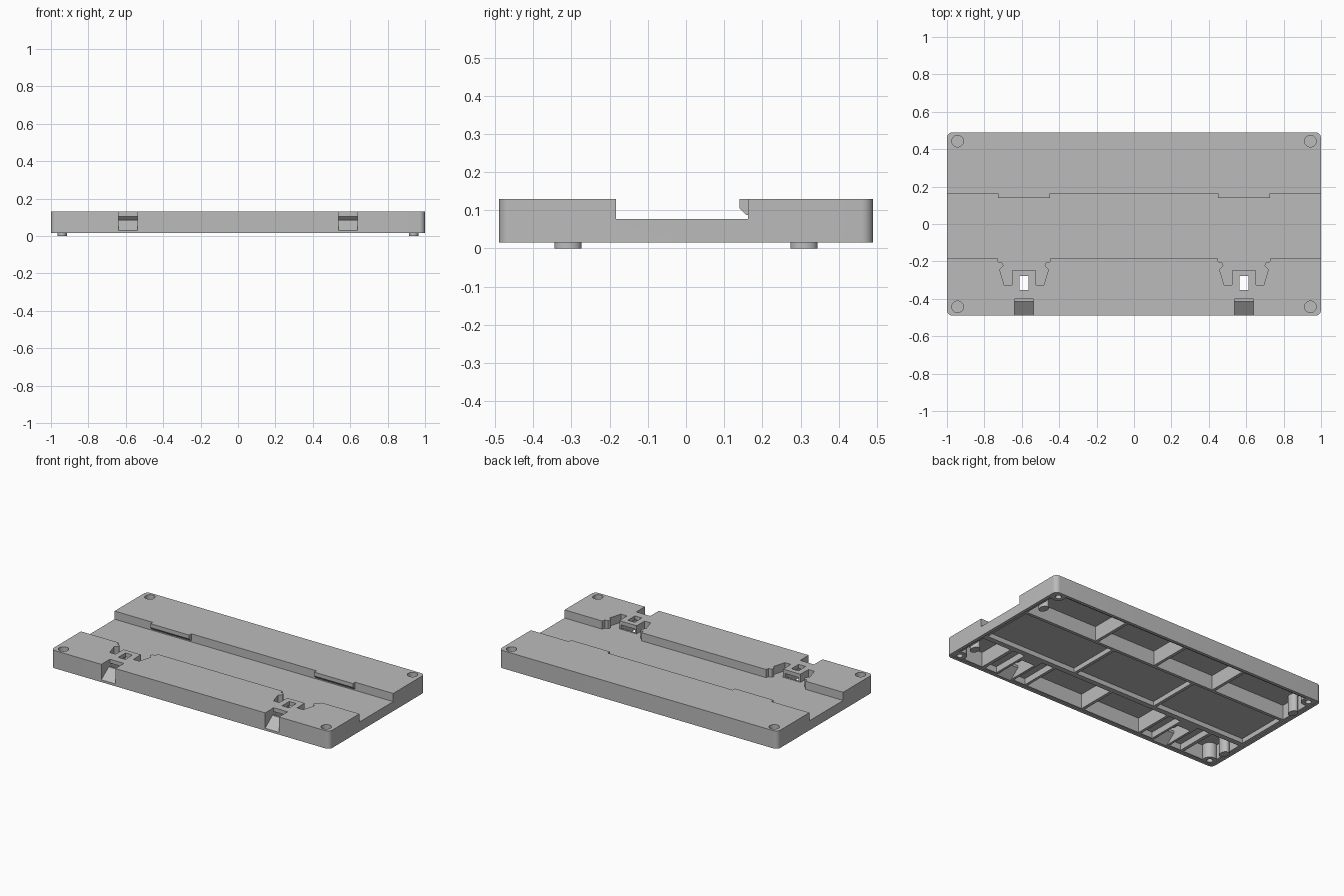
import bpy, bmesh, math
from mathutils import Vector

if "Cube" in bpy.data.objects:
    bpy.data.objects.remove(bpy.data.objects["Cube"])

CX = 0.588  # centre of each clip station

grey = bpy.data.materials.new("mid_grey")
grey.diffuse_color = (0.5, 0.5, 0.5, 1)
grey.use_nodes = True
grey.node_tree.nodes["Principled BSDF"].inputs["Base Color"].default_value = grey.diffuse_color


def prism(name, pts, lo, hi, axis="z"):
    """Extrude a 2D outline along z (x,y points) or along x (y,z points)."""
    bm = bmesh.new()
    if axis == "z":
        verts = [bm.verts.new((a, b, lo)) for a, b in pts]
        step = Vector((0, 0, hi - lo))
    else:
        verts = [bm.verts.new((lo, a, b)) for a, b in pts]
        step = Vector((hi - lo, 0, 0))
    face = bm.faces.new(verts)
    ext = bmesh.ops.extrude_face_region(bm, geom=[face])
    moved = [g for g in ext["geom"] if isinstance(g, bmesh.types.BMVert)]
    bmesh.ops.translate(bm, verts=moved, vec=step)
    bmesh.ops.recalc_face_normals(bm, faces=bm.faces)
    mesh = bpy.data.meshes.new(name)
    bm.to_mesh(mesh)
    bm.free()
    mesh.materials.append(grey)
    ob = bpy.data.objects.new(name, mesh)
    bpy.context.collection.objects.link(ob)
    return ob


def box(x0, x1, y0, y1, z0, z1, name="helper"):
    return prism(name, [(x0, y0), (x1, y0), (x1, y1), (x0, y1)], z0, z1)


def disc(x, y, rx, ry, z0, z1, name="helper"):
    pts = [(x + rx * math.cos(i * math.tau / 32), y + ry * math.sin(i * math.tau / 32))
           for i in range(32)]
    return prism(name, pts, z0, z1)


def boolean(target, tool, op="DIFFERENCE"):
    tool.hide_render = True
    mod = target.modifiers.new("bool", "BOOLEAN")
    mod.operation, mod.solver, mod.object = op, "EXACT", tool
    bpy.context.view_layer.objects.active = target
    bpy.ops.object.modifier_apply(modifier=mod.name)
    bpy.data.objects.remove(tool, do_unlink=True)


# Base plate: rounded rectangle
R = 0.03
outline = []
for k, (sx, sy) in enumerate([(1, 1), (-1, 1), (-1, -1), (1, -1)]):
    for i in range(9):
        a = math.pi / 2 * (k + i / 8)
        outline.append((sx * (1 - R) + R * math.cos(a), sy * (0.49 - R) + R * math.sin(a)))
base = prism("base_plate", outline, 0.015, 0.13)

# Rail channel with the spring-clip recesses along its front edge
half = [(-0.142, -0.183), (-0.137, -0.203), (-0.117, -0.207), (-0.110, -0.222),
        (-0.130, -0.245), (-0.106, -0.325), (-0.064, -0.325), (-0.0615, -0.245)]
station = half + [(-x, y) for x, y in reversed(half)]
channel = [(-1.2, -0.183)]
for c in (-CX, CX):
    channel += [(c + x, y) for x, y in station]
channel += [(1.2, -0.183), (1.2, 0.163), (-1.2, 0.163)]
boolean(base, prism("helper", channel, 0.077, 0.2))

# Hollow underside: shallow rim, deep back and front bays, shallow middle panels
boolean(base, box(-0.98, 0.98, -0.47, 0.47, 0, 0.02))
for x0, x1 in [(-0.965, -0.45), (-0.43, -0.01), (0.01, 0.43), (0.45, 0.965)]:
    boolean(base, box(x0, x1, 0.19, 0.46, 0, 0.115))
for x0, x1 in [(-0.965, -0.76), (-0.42, -0.01), (0.01, 0.42), (0.76, 0.965)]:
    boolean(base, box(x0, x1, -0.46, -0.205, 0, 0.115))
for x0, x1 in [(-0.96, -0.31), (-0.29, 0.29), (0.31, 0.96)]:
    boolean(base, box(x0, x1, -0.17, 0.17, 0, 0.05))

# Corner screw bosses, counterbored from the top and bored from below
for sx in (-1, 1):
    for sy in (-1, 1):
        x, y = sx * 0.943, sy * 0.443
        boolean(base, disc(x, y, 0.043, 0.043, 0.018, 0.12), "UNION")
        boolean(base, disc(x, y, 0.031, 0.031, 0.075, 0.2))
        boolean(base, disc(x, y, 0.018, 0.018, 0, 0.06))

for side, c in (("left", -CX), ("right", CX)):
    # Clip station: tunnel under the tongue, front notch, tongue slot, side pockets
    boolean(base, box(c - 0.05, c + 0.05, -0.6, -0.255, 0, 0.105))
    boolean(base, box(c - 0.05, c + 0.05, -0.3, -0.235, 0.079, 0.105))
    boolean(base, box(c - 0.05, c + 0.05, -0.6, -0.402, 0.09, 0.2))
    boolean(base, box(c - 0.025, c + 0.025, -0.352, -0.278, 0.09, 0.2))
    boolean(base, box(c - 0.15, c - 0.065, -0.46, -0.205, 0, 0.06))
    boolean(base, box(c + 0.065, c + 0.15, -0.46, -0.205, 0, 0.06))

    # Sloped ramp in the front notch
    prism(side + "_notch_ramp", [(-0.49, 0.015), (-0.47, 0.015), (-0.402, 0.07),
                                 (-0.402, 0.085), (-0.415, 0.085), (-0.49, 0.03)],
          c - 0.05, c + 0.05, "x")

    # Overhanging rail hook on the back edge of the channel
    prism(side + "_rail_hook", [(0.165, 0.13), (0.14, 0.13), (0.14, 0.105),
                                (0.158, 0.087), (0.165, 0.087)],
          c - 0.139, c + 0.139, "x")

# Locating pegs under the four corners
for sx, nx in ((-1, "left"), (1, "right")):
    for sy, ny in ((-1, "front"), (1, "back")):
        disc(sx * 0.94, sy * 0.309, 0.026, 0.035, 0, 0.117, f"{ny}_{nx}_peg")

# Smooth the round parts, keep edges sharp
for ob in bpy.context.scene.objects:
    ob.select_set(True)
bpy.context.view_layer.objects.active = base
bpy.ops.object.shade_smooth_by_angle(angle=math.radians(30))
